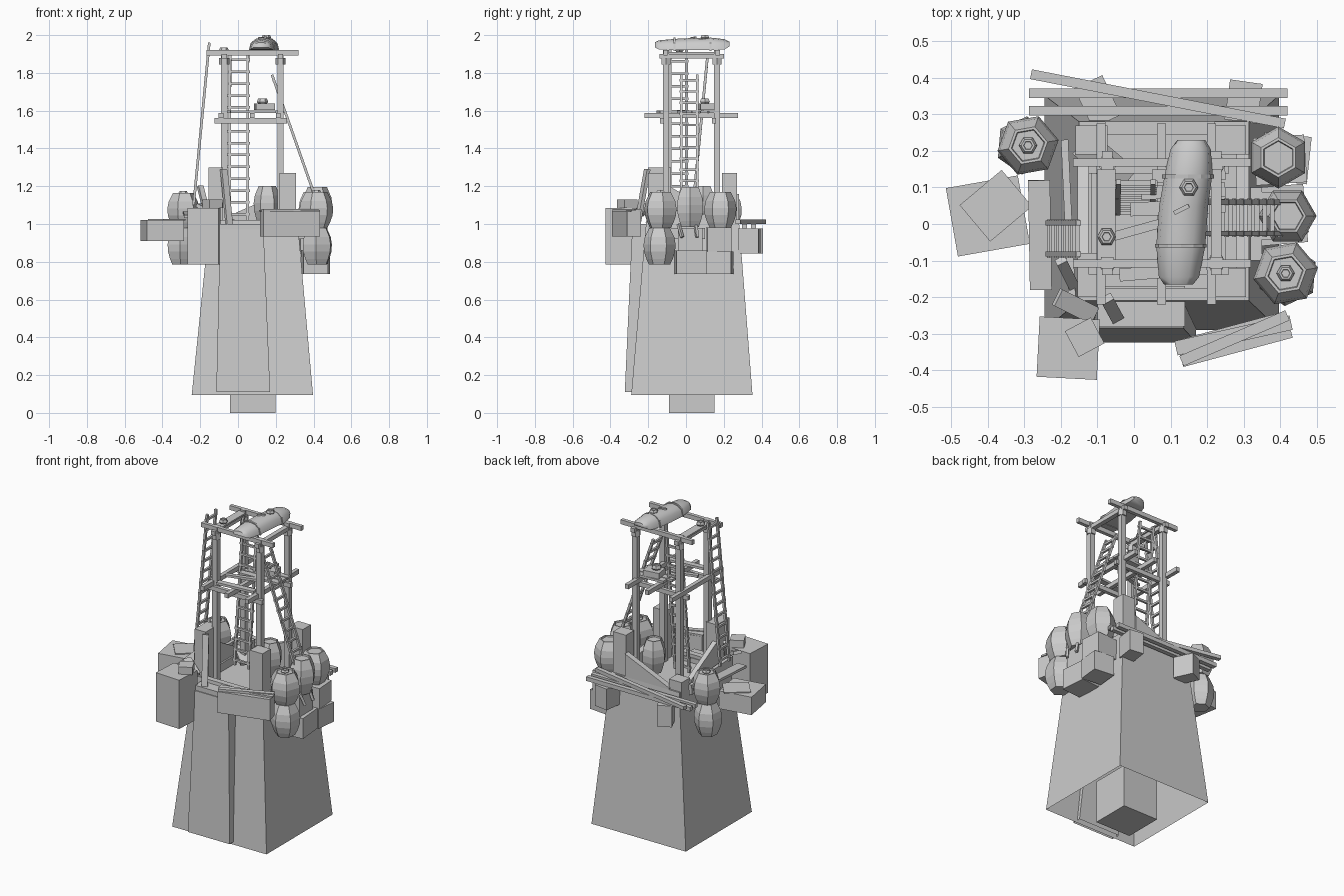
import bpy, math
from mathutils import Vector, Matrix

if "Cube" in bpy.data.objects:
    bpy.data.objects.remove(bpy.data.objects["Cube"])


def finish(name, verts, faces, smooth=False):
    me = bpy.data.meshes.new(name)
    me.from_pydata([tuple(v) for v in verts], [], faces)
    ob = bpy.data.objects.new(name, me)
    bpy.context.collection.objects.link(ob)
    if smooth:
        bpy.ops.object.select_all(action='DESELECT')
        ob.select_set(True)
        bpy.context.view_layer.objects.active = ob
        bpy.ops.object.shade_smooth_by_angle(angle=math.radians(62))
    return ob


def loft(name, rings, start=True, end=True, smooth=False):
    n = len(rings[0])
    faces = [(i * n + j, i * n + (j + 1) % n, (i + 1) * n + (j + 1) % n, (i + 1) * n + j)
             for i in range(len(rings) - 1) for j in range(n)]
    if start:
        faces.append(tuple(reversed(range(n))))
    if end:
        faces.append(tuple(range((len(rings) - 1) * n, len(rings) * n)))
    return finish(name, [v for r in rings for v in r], faces, smooth)


def rect(x0, x1, y0, y1, z):
    return [(x0, y0, z), (x1, y0, z), (x1, y1, z), (x0, y1, z)]


def span(name, x0, x1, y0, y1, z0, z1):
    return loft(name, [rect(x0, x1, y0, y1, z0), rect(x0, x1, y0, y1, z1)])


def box(name, c, s, deg=0):
    ob = span(name, -s[0] / 2, s[0] / 2, -s[1] / 2, s[1] / 2, -s[2] / 2, s[2] / 2)
    ob.data.transform(Matrix.Translation(c) @ Matrix.Rotation(math.radians(deg), 4, 'Z'))
    return ob


def beam(name, p, q, w, h):
    p, q = Vector(p), Vector(q)
    d = q - p
    ob = span(name, -d.length / 2, d.length / 2, -w / 2, w / 2, -h / 2, h / 2)
    ob.data.transform(Matrix.Translation((p + q) / 2) @ d.to_track_quat('X', 'Z').to_matrix().to_4x4())
    return ob


def hexring(x, y, z, r, deg=0):
    a = math.radians(deg)
    return [(x + r * math.cos(a + i * math.pi / 3), y + r * math.sin(a + i * math.pi / 3), z) for i in range(6)]


def knob(name, x, y, z, h=0.025, r=0.026):
    return loft(name, [hexring(x, y, z + h * t, r * s) for t, s in ((0, .7), (.4, 1), (1, .75), (1, .5), (.8, .45))])


def barrel(name, x, y, z, h=0.19, r=0.085, deg=10):
    prof = [(0, .66), (.15, .82), (.35, .97), (.55, 1), (.75, .92), (1, .64), (1, .55), (.96, .52)]
    return loft(name, [hexring(x, y, z + h * t, r * s, deg) for t, s in prof])


def ladder(name, bottom, top, across, n):
    b, t, a = Vector(bottom), Vector(top), Vector(across)
    for s in (-.5, .5):
        beam(name + "_rail", b + a * s, t + a * s, .014, .014)
    for i in range(n):
        m = b.lerp(t, (i + .5) / n)
        beam(name + "_rung", m - a * .62, m + a * .62, .013, .013)


# Tapered tower, open underneath, with recessed floor
loft("tower", [rect(-.245, .397, -.29, .352, .095), rect(-.15, .315, -.21, .28, 1.02),
               rect(-.115, .28, -.175, .245, 1.02), rect(-.115, .28, -.175, .245, .97)], start=False)
loft("front_buttress", [rect(-.115, .17, -.324, -.27, .11), rect(-.095, .135, -.285, -.18, .97)], start=False)
span("foundation_block", -.042, .198, -.09, .15, 0, .26)

# Broken parapet
for n, x, y, top in (("front_left", -.155, -.2, 1.3), ("front_right", .22, -.2, 1.27),
                     ("back_right", .22, .19, 1.27), ("back_left", -.16, .19, 1.08)):
    span("merlon_" + n, x, x + (.075 if n == "front_left" else .087), y,
         y + (.12 if n == "front_left" else .08), .95, top)


def broken_wall(name, a, b, za, zb, t):
    a, b, t = Vector((*a, .98)), Vector((*b, .98)), Vector((*t, 0))
    r = []
    for p, z in ((a, za), (b, zb)):
        u = Vector((p.x, p.y, z))
        r.append([p, p + t, u + t, u])
    return loft(name, r)


broken_wall("back_wall", (.22, .28), (-.08, .28), 1.16, 1.03, (0, -.035))
broken_wall("right_wall", (.315, .19), (.315, -.11), 1.04, 1.08, (-.035, 0))
broken_wall("left_wall", (-.155, -.09), (-.155, .2), 1.2, 1.04, (.03, 0))
beam("leaning_plank_front", (-.045, -.26, .98), (-.075, -.205, 1.29), .035, .02)
beam("leaning_plank_left", (-.17, -.2, 1.04), (-.19, .23, 1.03), .02, .06)
beam("leaning_plank_side", (-.255, -.18, 1.04), (-.26, .12, 1.06), .06, .015)
beam("leaning_plank_prop", (-.2, -.1, 1.2), (-.15, -.2, 1.0), .03, .02)
beam("fallen_plank", (-.14, .22, 1.06), (-.02, .12, 1.0), .08, .02)
span("floor_boards", -.1, .14, -.28, -.17, .96, 1.0)

# Scaffold posts with collars
for x in (-.073, .225):
    for y in (-.106, .164):
        span("scaffold_post", x - .017, x + .017, y - .016, y + .016, .96, 1.92)
        loft("post_collar", [hexring(x, y, 1.845, .027), hexring(x, y, 1.88, .027)])
    span("top_cross_beam", x - .014, x + .014, -.14, .2, 1.875, 1.9)
for y in (-.108, .168):
    span("mid_long_beam", -.125, .26, y - .03, y - .008, 1.533, 1.56)
    span("top_long_beam", -.167, .32, y - .011, y + .011, 1.893, 1.92)
for x in (-.09, .075, .212):
    span("mid_cross_beam", x - .012, x + .012, -.22, .275, 1.56, 1.587)
for i, y in enumerate((.04, .085, .13)):
    beam("platform_plank", (-.01 + .03 * i, y, 1.595), (.25, y + .01, 1.595), .038, .014)
beam("mid_brace", (-.06, -.035, 1.595), (.12, .015, 1.595), .025, .014)
beam("mid_brace", (-.04, -.14, 1.595), (.2, -.12, 1.595), .035, .014)
box("platform_crate", (.14, .11, 1.62), (.1, .08, .035), 8)
knob("platform_pot", .13, .1, 1.635, .03, .03)
knob("beam_pot", -.075, -.035, 1.91)
span("pot_board", -.1, -.05, -.1, .15, 1.9, 1.91)

# Ladders
ladder("inner_ladder", (.003, .03, 1.02), (.005, .115, 1.9), (.095, 0, 0), 14)
ladder("left_ladder", (-.235, -.04, 1.1), (-.152, -.04, 1.96), (0, .085, 0), 13)
ladder("right_ladder", (.41, .017, 1.14), (.18, .017, 1.79), (0, .085, 0), 11)


# Upturned boat on the roof with straps
def hull(y, cx, w, zb, zt):
    return [(cx + w * math.cos(math.pi * i / 6), y, zb + (zt - zb) * math.sin(math.pi * i / 6) ** .8 if 0 < i < 6 else zb)
            for i in range(7)]


loft("upturned_boat", [hull(-.165, .122, .04, 1.935, 1.962), hull(-.145, .123, .055, 1.925, 1.972),
                       hull(-.06, .128, .067, 1.92, 1.98), hull(.05, .136, .067, 1.92, 1.985),
                       hull(.14, .15, .065, 1.92, 1.986), hull(.205, .155, .055, 1.925, 1.978),
                       hull(.23, .157, .038, 1.94, 1.965)], smooth=True)
for y, c in ((-.06, .128), (.13, .148)):
    loft("boat_strap", [hull(y - .005, c, .071, 1.917, 1.987), hull(y + .005, c, .071, 1.917, 1.988)])
knob("boat_pot", .15, .1, 1.978, .022)
beam("boat_peg", (.11, .03, 1.985), (.15, .05, 1.988), .012, .008)

# Barrels hung round the walls
for n, x, y, z, h, r, d in (("left_top", -.29, .215, .98, .185, .085, 10), ("left_low", -.3, .215, .785, .195, .08, 25),
                            ("right_front_top", .415, -.135, .98, .19, .09, 10),
                            ("right_front_low", .42, -.14, .785, .195, .085, 25),
                            ("right_middle", .42, .022, .985, .21, .08, 0), ("right_back", .395, .182, .98, .19, .085, 30),
                            ("inner", .155, .09, 1.0, .2, .072, 0)):
    barrel("barrel_" + n, x, y, z, h, r, d)
    if "top" in n:
        knob("bung_" + n, x, y, z + h - .01, .02, .025)
beam("barrel_peg", (.47, -.02, .93), (.45, -.04, 1.0), .015, .015)
beam("barrel_peg", (.47, .06, .93), (.45, .05, 1.0), .015, .015)

# Hanging crates
for n, c, s, d in (("left", (-.4, .022, .965), (.2, .19, .11), 10),
                   ("left_lid", (-.378, .05, 1.022), (.15, .13, .008), 40),
                   ("front_left", (-.18, -.34, .935), (.165, .165, .3), -3),
                   ("front_left_small", (-.135, -.31, 1.108), (.08, .08, .045), 28),
                   ("front_right", (.275, -.315, 1.0), (.31, .075, .13), 15),
                   ("right_a", (.405, .025, .797), (.13, .16, .125), 5),
                   ("right_b", (.415, .18, .795), (.13, .13, .12), -6),
                   ("right_c", (.4, .175, .918), (.14, .13, .125), 4),
                   ("right_d", (.39, .022, .92), (.12, .13, .12), 0),
                   ("back_right", (.3, .335, .91), (.09, .11, .13), -8),
                   ("back_left", (-.1, .335, .91), (.085, .12, .13), 25),
                   ("bracket", (.3, -.0, .95), (.1, .2, .06), 0)):
    box("crate_" + n, c, s, d)
beam("front_plank", (.13, -.375, 1.073), (.42, -.25, 1.073), .03, .014)
beam("front_plank", (.115, -.34, 1.07), (.43, -.27, 1.07), .04, .01)
beam("front_left_plank", (-.11, -.25, 1.05), (-.21, -.2, 1.1), .05, .02)

# Back timbers
beam("back_timber", (-.287, .358, .988), (.42, .358, .988), .027, .025)
beam("back_timber", (-.287, .31, .988), (.42, .31, .988), .027, .025)
beam("back_timber_diagonal", (-.282, .41, 1.012), (.413, .275, 1.012), .027, .022)
